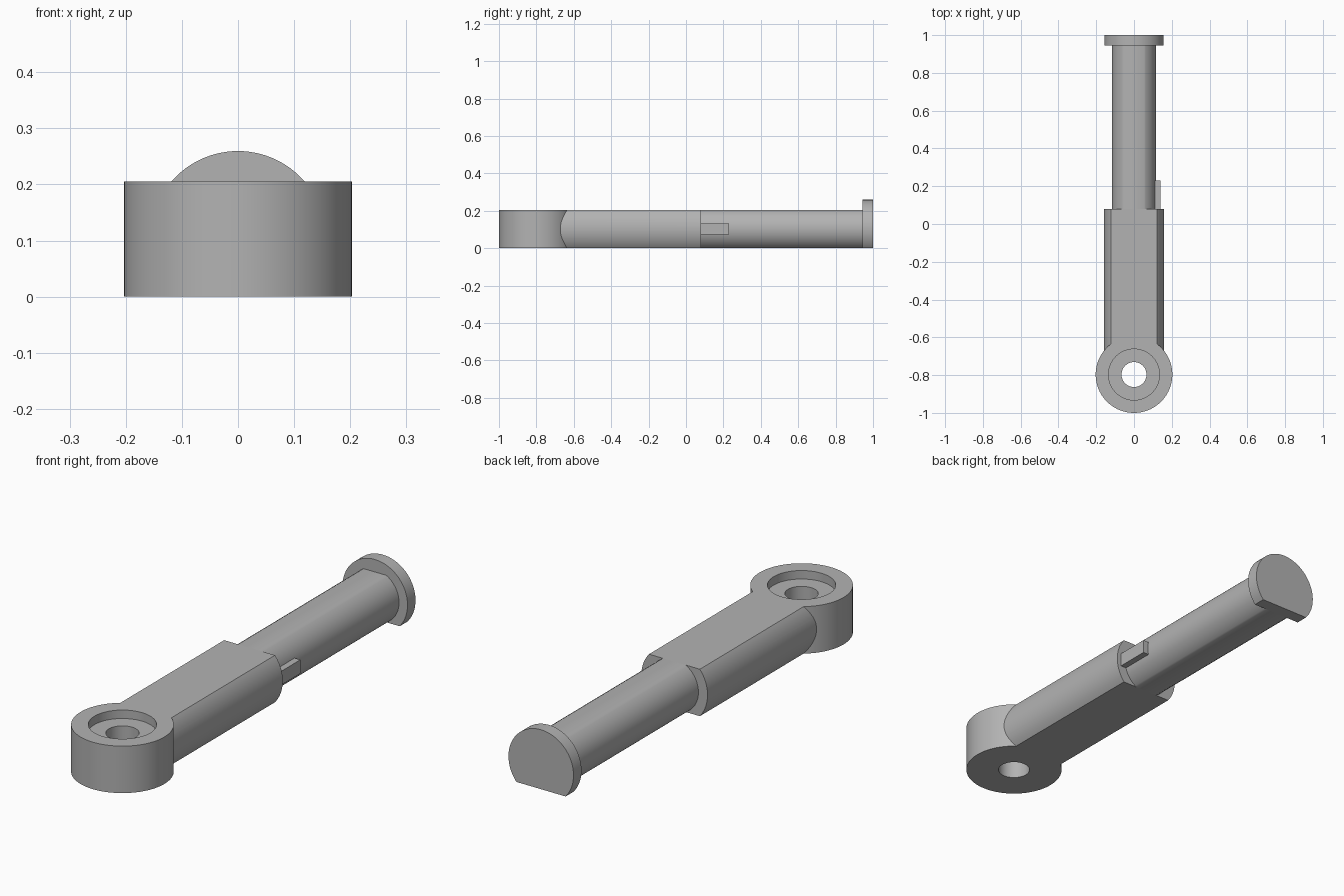
import bpy
import bmesh
import math

cube = bpy.data.objects.get("Cube")
if cube:
    bpy.data.objects.remove(cube, do_unlink=True)

HEIGHT = 0.205          # thickness between the two flats
AXIS_Z = HEIGHT / 2
RING_Y = -0.797
RING_R = 0.203
SEGMENTS = 96

grey = bpy.data.materials.new("plain grey")
grey.use_nodes = True
colour = (0.45, 0.45, 0.45, 1)
grey.diffuse_color = colour
grey.node_tree.nodes["Principled BSDF"].inputs["Base Color"].default_value = colour


def add_object(name, bm):
    bmesh.ops.recalc_face_normals(bm, faces=bm.faces)
    mesh = bpy.data.meshes.new(name)
    bm.to_mesh(mesh)
    bm.free()
    mesh.materials.append(grey)
    obj = bpy.data.objects.new(name, mesh)
    bpy.context.collection.objects.link(obj)
    return obj


def select_only(obj):
    bpy.ops.object.select_all(action='DESELECT')
    obj.select_set(True)
    bpy.context.view_layer.objects.active = obj


def smooth(obj):
    select_only(obj)
    bpy.ops.object.shade_smooth_by_angle(angle=math.radians(30))


def flatted_rod(name, radius, y0, y1, flat_top=True):
    """Round bar along y, cut flat below and optionally above."""
    a = math.asin(AXIS_Z / radius)
    arcs = [(-a, a), (math.pi - a, math.pi + a)] if flat_top else [(-a, math.pi + a)]
    steps = 32 if flat_top else 72
    bm = bmesh.new()
    verts = []
    for start, end in arcs:
        for i in range(steps + 1):
            t = start + (end - start) * i / steps
            verts.append(bm.verts.new((radius * math.cos(t), y0,
                                       AXIS_Z + radius * math.sin(t))))
    cap = bm.faces.new(verts)
    result = bmesh.ops.extrude_face_region(bm, geom=[cap], use_keep_orig=True)
    moved = [v for v in result["geom"] if isinstance(v, bmesh.types.BMVert)]
    bmesh.ops.translate(bm, verts=moved, vec=(0, y1 - y0, 0))
    return add_object(name, bm)


def lathe(name, profile):
    """Closed (radius, z) profile turned about the eye's vertical axis."""
    bm = bmesh.new()
    rings = []
    for i in range(SEGMENTS):
        t = 2 * math.pi * i / SEGMENTS
        rings.append([bm.verts.new((r * math.cos(t), RING_Y + r * math.sin(t), z))
                      for r, z in profile])
    n = len(profile)
    for i in range(SEGMENTS):
        a, b = rings[i], rings[(i + 1) % SEGMENTS]
        for j in range(n):
            k = (j + 1) % n
            bm.faces.new((a[j], b[j], b[k], a[k]))
    return add_object(name, bm)


# Eye with through hole and counterbore
bore, recess, floor = 0.066, 0.135, HEIGHT - 0.037
smooth(lathe("eye_ring", [(bore, 0), (RING_R, 0), (RING_R, HEIGHT),
                          (recess, HEIGHT), (recess, floor), (bore, floor)]))

# Thick sleeve, hollowed where it meets the eye
sleeve = flatted_rod("sleeve", 0.16, RING_Y, 0.08)
bm = bmesh.new()
bmesh.ops.create_cone(bm, cap_ends=True, segments=SEGMENTS, radius1=RING_R,
                      radius2=RING_R, depth=1)
bmesh.ops.translate(bm, verts=bm.verts, vec=(0, RING_Y, AXIS_Z))
cutter = add_object("eye_cutter", bm)
cutter.hide_render = True
cut = sleeve.modifiers.new("eye_cut", 'BOOLEAN')
cut.operation = 'DIFFERENCE'
cut.solver = 'EXACT'
cut.object = cutter
select_only(sleeve)
bpy.ops.object.modifier_apply(modifier=cut.name)
bpy.data.objects.remove(cutter, do_unlink=True)
smooth(sleeve)

# Slim shaft and end flange
smooth(flatted_rod("shaft", 0.116, 0.08, 0.945))
smooth(flatted_rod("end_flange", 0.157, 0.945, 1.0, flat_top=False))

# Small key on the left side of the shaft
bm = bmesh.new()
bmesh.ops.create_cube(bm, size=1)
bmesh.ops.scale(bm, verts=bm.verts, vec=(0.06, 0.15, 0.06))
bmesh.ops.translate(bm, verts=bm.verts, vec=(0.11, 0.155, AXIS_Z))
add_object("side_key", bm)
